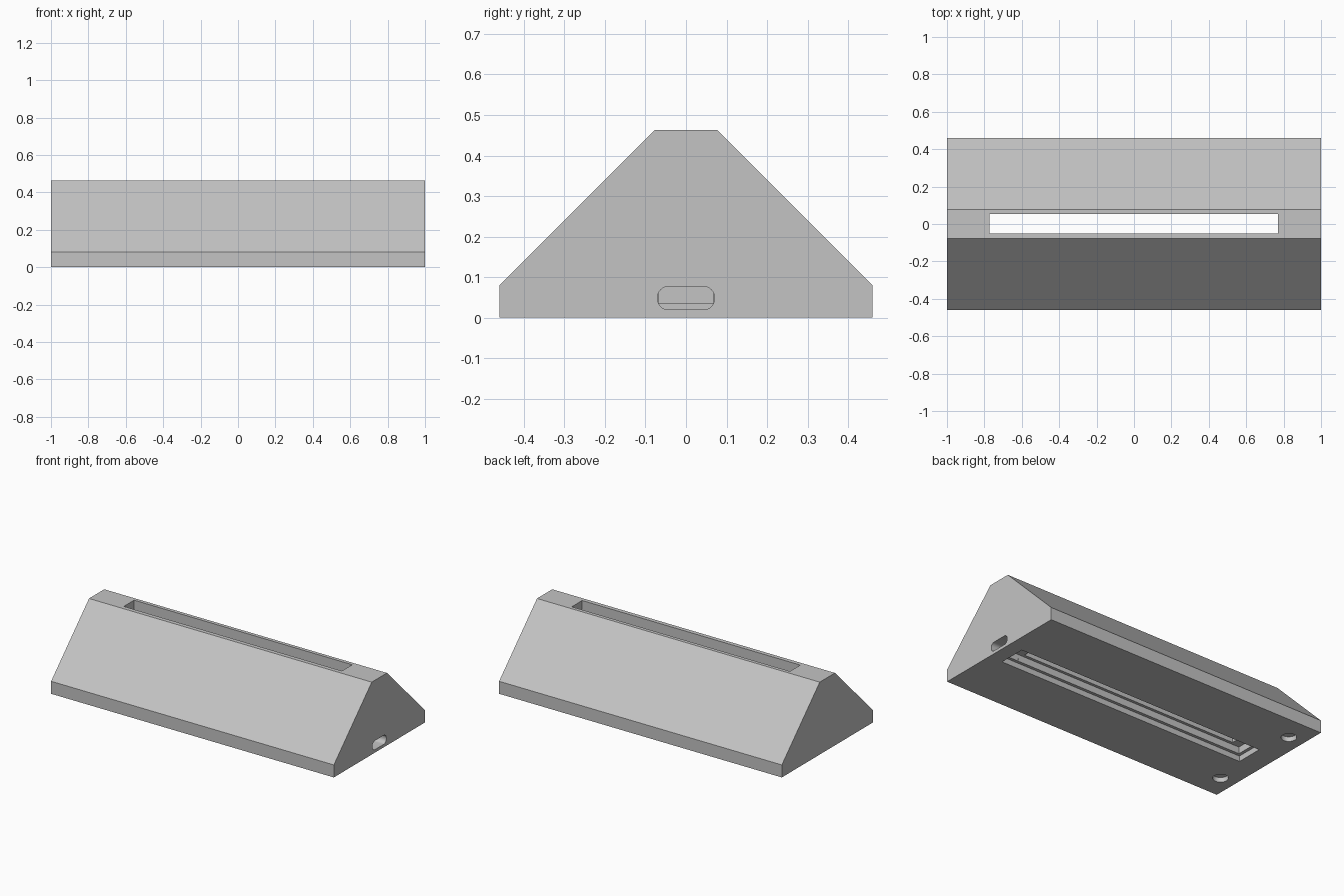
import bpy, bmesh, math
from mathutils import Vector

cube = bpy.data.objects.get("Cube")
if cube:
    bpy.data.objects.remove(cube, do_unlink=True)

grey = bpy.data.materials.new("plain_grey")
grey.use_nodes = True
colour = (0.55, 0.55, 0.55, 1)
grey.diffuse_color = colour
grey.node_tree.nodes["Principled BSDF"].inputs["Base Color"].default_value = colour


def prism(name, points, offset):
    """Extrude a closed flat outline along an offset vector."""
    bm = bmesh.new()
    face = bm.faces.new([bm.verts.new(p) for p in points])
    extruded = bmesh.ops.extrude_face_region(bm, geom=[face], use_keep_orig=True)
    moved = [g for g in extruded["geom"] if isinstance(g, bmesh.types.BMVert)]
    bmesh.ops.translate(bm, verts=moved, vec=Vector(offset))
    bmesh.ops.recalc_face_normals(bm, faces=bm.faces)
    mesh = bpy.data.meshes.new(name)
    bm.to_mesh(mesh)
    bm.free()
    mesh.materials.append(grey)
    obj = bpy.data.objects.new(name, mesh)
    bpy.context.collection.objects.link(obj)
    return obj


def box(name, x0, x1, y0, y1, z0, z1):
    outline = [(x0, y0, z0), (x1, y0, z0), (x1, y1, z0), (x0, y1, z0)]
    return prism(name, outline, (0, 0, z1 - z0))


# Solid wedge body with a flat ridge
half = [(0.46, 0), (0.46, 0.08), (0.077, 0.463)]
section = half + [(-y, z) for y, z in reversed(half)]
body = prism("wedge_body", [(-1, y, z) for y, z in section], (2, 0, 0))

# Stepped recess in the underside and the slot through the ridge
cutters = [
    box("base_recess_cutter", -0.855, 0.905, -0.087, 0.087, -0.1, 0.035),
    box("inner_recess_cutter", -0.835, 0.885, -0.068, 0.068, -0.11, 0.078),
    box("ridge_slot_cutter", -0.773, 0.77, -0.05, 0.054, -0.12, 0.6),
]

# Rounded cable opening in one end
radius, mid_z = 0.026, 0.048
outline = []
for cy, cz, start in ((0.044, 0.0025, 0), (-0.044, 0.0025, 90),
                      (-0.044, -0.0025, 180), (0.044, -0.0025, 270)):
    for i in range(9):
        a = math.radians(start + i * 90 / 8)
        outline.append((0.8, cy + radius * math.cos(a),
                        mid_z + cz + radius * math.sin(a)))
cutters.append(prism("cable_opening_cutter", outline, (0.3, 0, 0)))

# Round foot sockets under the other end
for side in (-1, 1):
    ring = [(-0.895 + 0.045 * math.cos(i * math.tau / 32),
             side * 0.302 + 0.045 * math.sin(i * math.tau / 32), -0.1)
            for i in range(32)]
    cutters.append(prism("foot_socket_cutter", ring, (0, 0, 0.13)))

# Cut everything out of the body, then discard the cutters
for cutter in cutters:
    cutter.hide_render = True
    cut = body.modifiers.new(cutter.name, "BOOLEAN")
    cut.operation = "DIFFERENCE"
    cut.solver = "EXACT"
    cut.object = cutter
bpy.context.view_layer.update()
graph = bpy.context.evaluated_depsgraph_get()
result = bpy.data.meshes.new_from_object(body.evaluated_get(graph))
body.modifiers.clear()
body.data = result
for cutter in cutters:
    bpy.data.objects.remove(cutter, do_unlink=True)

# Smooth only the round walls
bpy.ops.object.select_all(action="DESELECT")
body.select_set(True)
bpy.context.view_layer.objects.active = body
bpy.ops.object.shade_smooth_by_angle(angle=math.radians(30))
